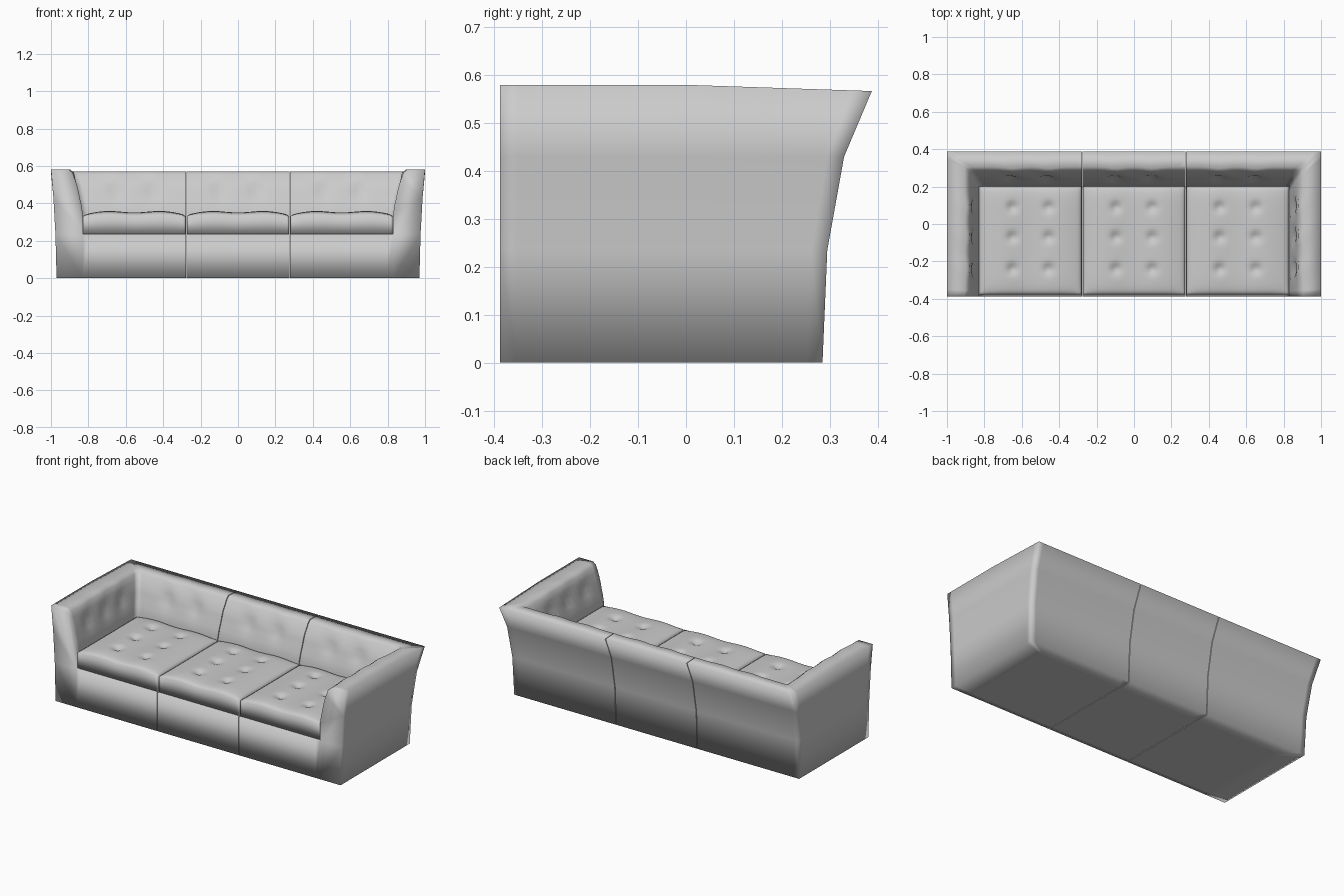
import bpy, bmesh, math

if "Cube" in bpy.data.objects:
    bpy.data.objects.remove(bpy.data.objects["Cube"])

grey = bpy.data.materials.new("grey_leather")
grey.use_nodes = True
grey.diffuse_color = (0.6, 0.6, 0.6, 1)
grey.node_tree.nodes["Principled BSDF"].inputs["Base Color"].default_value = (0.6, 0.6, 0.6, 1)

FRONT = -0.388
SEAM = 0.277
CENTRES = (-2 * SEAM, 0, 2 * SEAM)
BUTTON_X = [c + s * 0.097 for c in CENTRES for s in (-1, 1)]
BUTTON_Y = (-0.24, -0.07, 0.09)
ARM_STEPS, BACK_STEPS = 20, 60


def bump(d, width):
    return math.exp(-(d / width) ** 2)


def grid(bm, rows):
    """Skin a list of equal-length point rows with quads."""
    vs = [[bm.verts.new(p) for p in row] for row in rows]
    for a, b in zip(vs, vs[1:]):
        for i in range(len(a) - 1):
            bm.faces.new((a[i], a[i + 1], b[i + 1], b[i]))


def finish(bm, name):
    mesh = bpy.data.meshes.new(name)
    for f in bm.faces:
        f.smooth = True
    bm.to_mesh(mesh)
    bm.free()
    mesh.materials.append(grey)
    obj = bpy.data.objects.new(name, mesh)
    bpy.context.collection.objects.link(obj)


# Half width, back depth and height of each row around the U of arms and back
OUTER = [(0.97, 0.285, 0), (0.976, 0.295, 0.235), (0.987, 0.33, 0.43), (1, 0.388, 0.58)]
INNER = [(0.905, 0.305, 0.58), (0.885, 0.288, 0.565), (0.872, 0.268, 0.53),
         (0.862, 0.253, 0.5), (0.853, 0.24, 0.465), (0.846, 0.228, 0.43),
         (0.838, 0.214, 0.395), (0.83, 0.2, 0.345), (0.83, 0.2, 0.235)]
FLOOR = (0.83, 0.2, 0)


def u_row(hx, yb, z, tufted=False):
    """One row of points: up one arm, across the back, down the other arm."""
    def tuft(pos, buttons):
        if not tufted or z < 0.38:
            return 0
        button = bump(z - 0.465, 0.035) * sum(bump(pos - b, 0.035) for b in buttons)
        rim = sum(bump(pos - b, 0.05) for b in buttons) * bump(z - 0.575, 0.04)
        return 0.018 * button - 0.009 * rim

    def top(y):
        return z - (0.013 * max(0, y) / 0.388 if z > 0.5 else 0)

    arm = []
    for i in range(ARM_STEPS):
        y = FRONT + (yb - FRONT) * i / ARM_STEPS
        d = tuft(y, BUTTON_Y) if i else 0
        arm.append((hx + d, y, top(y)))
    back = []
    for i in range(BACK_STEPS + 1):
        x = hx * (2 * i / BACK_STEPS - 1)
        d = tuft(x, BUTTON_X) if 0 < i < BACK_STEPS else 0
        back.append((x, yb + d, top(yb)))
    return [(-x, y, zz) for x, y, zz in arm] + back + arm[::-1]


def build_frame():
    bm = bmesh.new()
    rows = [u_row(*FLOOR)] + [u_row(*p) for p in OUTER] + [u_row(*p, True) for p in INNER]
    grid(bm, rows)
    # Seat deck and underside, with the front rail joining them
    xs = [FLOOR[0] * (2 * i / BACK_STEPS - 1) for i in range(BACK_STEPS + 1)]
    ys = [FRONT + (FLOOR[1] - FRONT) * i / ARM_STEPS for i in range(ARM_STEPS + 1)]
    for z in (0, 0.235):
        grid(bm, [[(x, y, z) for x in xs] for y in ys])
    grid(bm, [[(x, FRONT, z) for x in xs] for z in (0, 0.235)])
    # Front faces of the arms
    for end in (0, -1):
        p = [row[end] for row in rows]
        for ring in ([p[0], p[1], p[2], p[-1]], p[2:]):
            bm.faces.new([bm.verts.new(co) for co in ring])
    bmesh.ops.remove_doubles(bm, verts=bm.verts[:], dist=0.0005)
    bmesh.ops.recalc_face_normals(bm, faces=bm.faces[:])
    return bm


def slice_frame(bm, x, side):
    """Keep one side of a seam and close the cut with a hard edge."""
    cut = bmesh.ops.bisect_plane(
        bm, geom=bm.verts[:] + bm.edges[:] + bm.faces[:], dist=1e-5,
        plane_co=(x, 0, 0), plane_no=(side, 0, 0), clear_outer=True)["geom_cut"]
    edges = [g for g in cut if isinstance(g, bmesh.types.BMEdge)]
    bmesh.ops.holes_fill(bm, edges=edges, sides=0)
    for e in edges:
        e.smooth = False


# Frame in three upholstered sections
GAP = 0.002
for name, lo, hi in (("right_frame", None, -SEAM), ("middle_frame", -SEAM, SEAM),
                     ("left_frame", SEAM, None)):
    bm = build_frame()
    if lo is not None:
        slice_frame(bm, lo + GAP, -1)
    if hi is not None:
        slice_frame(bm, hi - GAP, 1)
    bmesh.ops.recalc_face_normals(bm, faces=bm.faces[:])
    finish(bm, name)


# Tufted seat cushions
def cushion(name, cx):
    half, y0, y1, n = 0.274, -0.378, 0.205, 40

    def height(u, v):
        x, y = cx + u * half, y0 + (y1 - y0) * (v + 1) / 2
        puff = ((1 - abs(u) ** 6) * (1 - abs(v) ** 8)) ** 0.6
        wave = 0.006 * math.cos(2 * math.pi * u) * (1 - v * v * 0.3)
        dent = sum(bump(math.hypot(x - bx, y - by), 0.026)
                   for bx in BUTTON_X for by in BUTTON_Y)
        return 0.335 + 0.02 * puff - wave * 0.7 - 0.018 * dent

    t = [2 * i / n - 1 for i in range(n + 1)]

    def point(u, v, z=None):
        return (cx + u * half, y0 + (y1 - y0) * (v + 1) / 2, height(u, v) if z is None else z)

    bm = bmesh.new()
    grid(bm, [[point(u, v) for u in t] for v in t])
    grid(bm, [[point(u, v, 0.237) for u in t] for v in t])
    for s in (-1, 1):
        grid(bm, [[point(u, s, z) for u in t] for z in (None, 0.237)])
        grid(bm, [[point(s, v, z) for v in t] for z in (None, 0.237)])
    bmesh.ops.remove_doubles(bm, verts=bm.verts[:], dist=0.0005)
    bmesh.ops.recalc_face_normals(bm, faces=bm.faces[:])
    finish(bm, name)


for name, cx in zip(("right_cushion", "middle_cushion", "left_cushion"), CENTRES):
    cushion(name, cx)
